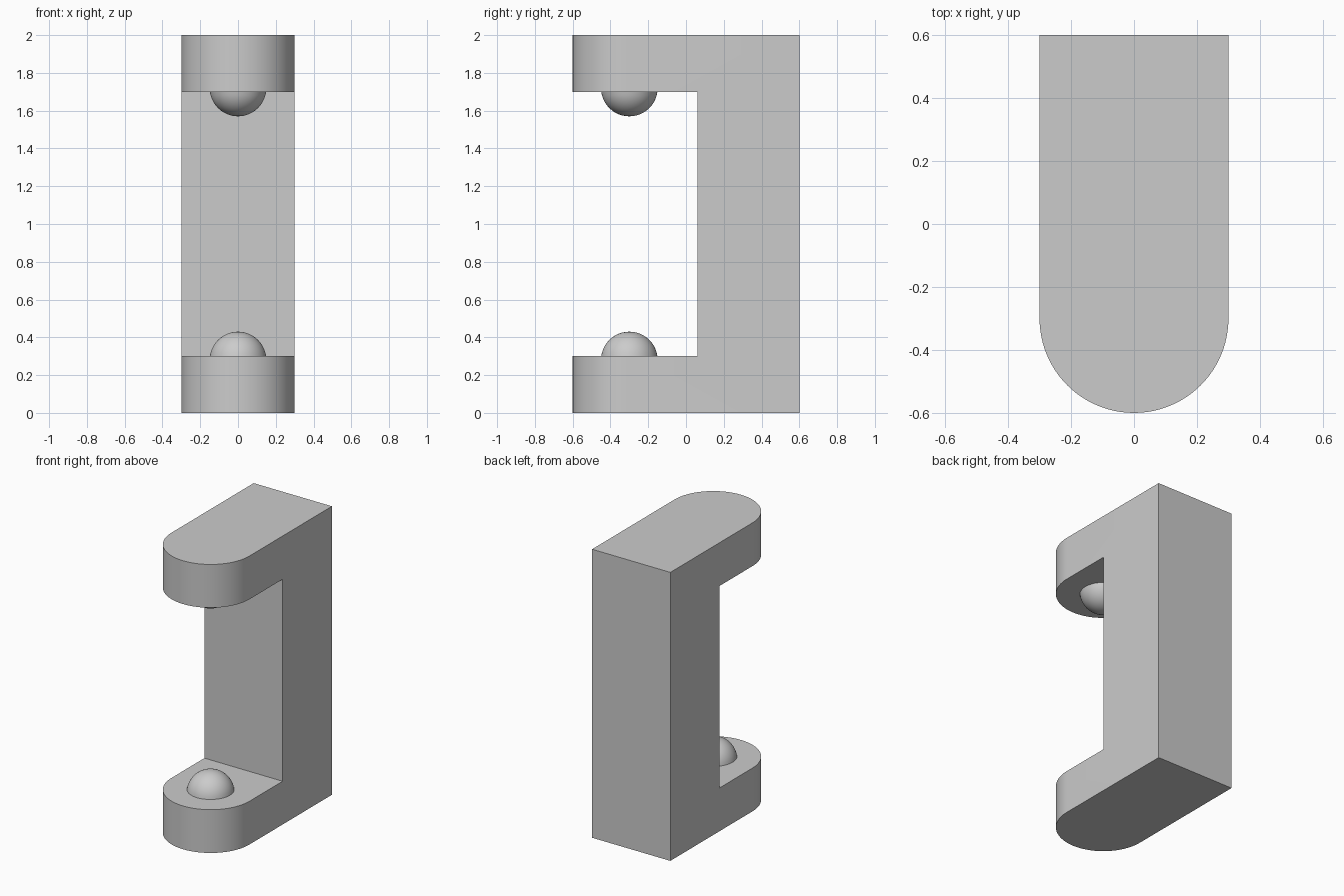
import bpy
import bmesh
import math
from mathutils import Vector

if "Cube" in bpy.data.objects:
    bpy.data.objects.remove(bpy.data.objects["Cube"], do_unlink=True)

HALF_WIDTH, BACK, NOSE, HEIGHT = 0.3, 0.6, -0.3, 2.0
ARM, SPINE_FRONT = 0.3, 0.06
BALL_RADIUS, BALL_SINK = 0.15, 0.02

grey = bpy.data.materials.new("plain_grey")
grey.use_nodes = True
colour = (0.6, 0.6, 0.6, 1)
grey.diffuse_color = colour
grey.node_tree.nodes["Principled BSDF"].inputs["Base Color"].default_value = colour


def make_object(name, bm):
    bmesh.ops.recalc_face_normals(bm, faces=bm.faces)
    mesh = bpy.data.meshes.new(name)
    bm.to_mesh(mesh)
    bm.free()
    mesh.materials.append(grey)
    obj = bpy.data.objects.new(name, mesh)
    bpy.context.collection.objects.link(obj)
    return obj


def select_only(obj):
    bpy.ops.object.select_all(action="DESELECT")
    obj.select_set(True)
    bpy.context.view_layer.objects.active = obj


def extrude_outline(name, points, vector):
    bm = bmesh.new()
    face = bm.faces.new([bm.verts.new(p) for p in points])
    top = bmesh.ops.extrude_face_region(bm, geom=[face])["geom"]
    # The starting face stays as the base cap
    moved = [v for v in top if isinstance(v, bmesh.types.BMVert)]
    bmesh.ops.translate(bm, verts=moved, vec=vector)
    return make_object(name, bm)


# Bracket: round-nosed block with the gap between the arms cut away
steps = 48
arc = [math.pi + math.pi * i / steps for i in range(steps + 1)]
outline = [(HALF_WIDTH * math.cos(a), NOSE + HALF_WIDTH * math.sin(a), 0) for a in arc]
outline += [(HALF_WIDTH, BACK, 0), (-HALF_WIDTH, BACK, 0)]
bracket = extrude_outline("bracket", outline, Vector((0, 0, HEIGHT)))

gap = [(-1, -1, ARM), (-1, SPINE_FRONT, ARM),
       (-1, SPINE_FRONT, HEIGHT - ARM), (-1, -1, HEIGHT - ARM)]
cutter = extrude_outline("gap_cutter", gap, Vector((2, 0, 0)))
cutter.hide_render = True
cut = bracket.modifiers.new("gap", "BOOLEAN")
cut.operation = "DIFFERENCE"
cut.solver = "EXACT"
cut.object = cutter
select_only(bracket)
bpy.ops.object.modifier_apply(modifier=cut.name)
bpy.data.objects.remove(cutter, do_unlink=True)
bpy.ops.object.shade_smooth_by_angle(angle=math.radians(30))

# Rounded studs facing each other on the inner sides of the arms
for name, plane, side in (("lower_stud", ARM, 1), ("upper_stud", HEIGHT - ARM, -1)):
    bm = bmesh.new()
    bmesh.ops.create_uvsphere(bm, u_segments=48, v_segments=24, radius=BALL_RADIUS)
    bmesh.ops.translate(bm, verts=bm.verts, vec=(0, NOSE, plane - side * BALL_SINK))
    bmesh.ops.bisect_plane(bm, geom=bm.verts[:] + bm.edges[:] + bm.faces[:],
                           plane_co=(0, 0, plane), plane_no=(0, 0, side),
                           clear_inner=True)
    rim = [e for e in bm.edges if e.is_boundary]
    bmesh.ops.contextual_create(bm, geom=rim)
    stud = make_object(name, bm)
    select_only(stud)
    bpy.ops.object.shade_smooth_by_angle(angle=math.radians(30))
